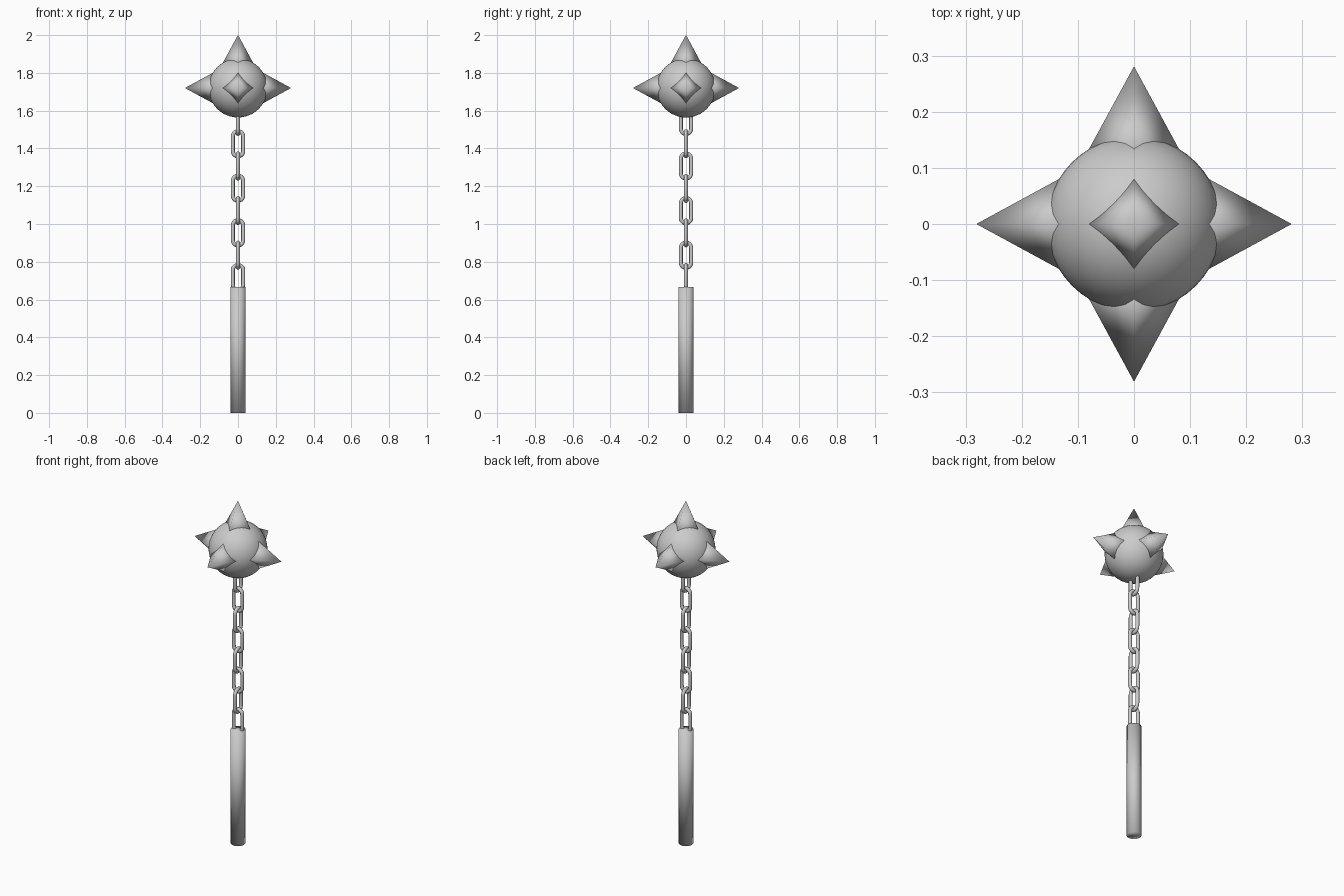
import bpy, bmesh, math
from mathutils import Matrix, Vector

cube = bpy.data.objects.get("Cube")
if cube:
    bpy.data.objects.remove(cube, do_unlink=True)

steel = bpy.data.materials.new("grey steel")
steel.use_nodes = True
grey = (0.6, 0.6, 0.6, 1)
steel.diffuse_color = grey
steel.node_tree.nodes["Principled BSDF"].inputs["Base Color"].default_value = grey


def finish(name, bm, location):
    bmesh.ops.recalc_face_normals(bm, faces=bm.faces)
    for face in bm.faces:
        face.smooth = True
    mesh = bpy.data.meshes.new(name)
    bm.to_mesh(mesh)
    bm.free()
    mesh.materials.append(steel)
    obj = bpy.data.objects.new(name, mesh)
    obj.location = location
    bpy.context.collection.objects.link(obj)
    return obj


# Handle
HANDLE = 0.667
bm = bmesh.new()
bmesh.ops.create_cone(bm, cap_ends=True, segments=24, radius1=0.039, radius2=0.039, depth=HANDLE)
finish("handle", bm, (0, 0, HANDLE / 2))

# Spiked ball
BALL = Vector((0, 0, 1.72))
bm = bmesh.new()
bmesh.ops.create_uvsphere(bm, u_segments=48, v_segments=24, radius=0.156)
finish("ball", bm, BALL)

# Four-sided spikes, their corners in line with the axes
TIP, BASE, SLOPE = 0.281, 0.08, 0.544
for name, axis in (("top", (0, 0, 1)), ("front", (0, -1, 0)), ("back", (0, 1, 0)),
                   ("left", (1, 0, 0)), ("right", (-1, 0, 0))):
    bm = bmesh.new()
    turn = Vector((0, 0, 1)).rotation_difference(Vector(axis)).to_matrix().to_4x4()
    bmesh.ops.create_cone(bm, cap_ends=True, segments=4, radius1=(TIP - BASE) * SLOPE, radius2=0,
                          depth=TIP - BASE,
                          matrix=turn @ Matrix.Translation((0, 0, (TIP + BASE) / 2)))
    bmesh.ops.remove_doubles(bm, verts=bm.verts, dist=1e-5)
    finish(name + "_spike", bm, BALL)


# Chain link: a round tube swept along a stadium path
def chain_link(name, z, angle, bend=0.0275, straight=0.039, tube=0.0105, arc=10, sides=10):
    bm = bmesh.new()
    rings = []
    for end in (0, 1):
        for i in range(arc + 1):
            a = math.pi * (end + i / arc)
            out = Vector((math.cos(a), 0, math.sin(a)))
            centre = out * bend + Vector((0, 0, straight if end == 0 else -straight))
            ring = []
            for k in range(sides):
                t = math.tau * k / sides
                ring.append(bm.verts.new(centre + out * tube * math.cos(t)
                                         + Vector((0, tube * math.sin(t), 0))))
            rings.append(ring)
    for r, ring in enumerate(rings):
        following = rings[(r + 1) % len(rings)]
        for k in range(sides):
            n = (k + 1) % sides
            bm.faces.new((ring[k], ring[n], following[n], following[k]))
    finish(name, bm, (0, 0, z)).rotation_euler.z = angle


# Chain: each link a quarter turn from the one below
for i in range(8):
    chain_link(f"chain_link_{i + 1}", 0.717 + 0.118 * i, math.pi / 2 * (i % 2))
